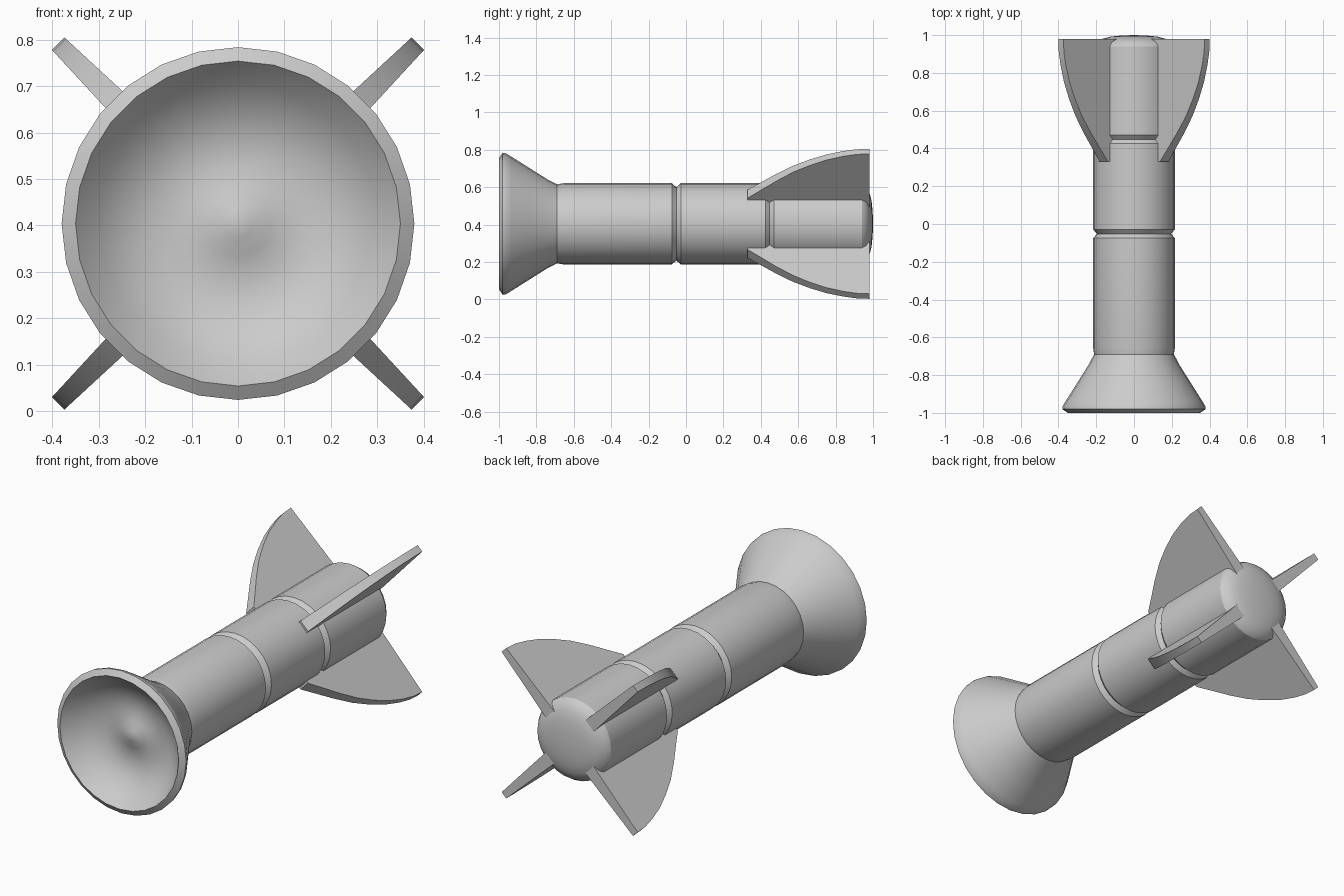
import bpy, bmesh, math

if "Cube" in bpy.data.objects:
    bpy.data.objects.remove(bpy.data.objects["Cube"])

AXIS_Z = 0.404   # height of the body axis, which runs along y
SIDES = 28

grey = bpy.data.materials.new("light_grey")
grey.diffuse_color = (0.6, 0.6, 0.6, 1)
grey.use_nodes = True
grey.node_tree.nodes["Principled BSDF"].inputs["Base Color"].default_value = grey.diffuse_color


def finish(name, bm, angle):
    bmesh.ops.recalc_face_normals(bm, faces=bm.faces)
    mesh = bpy.data.meshes.new(name)
    bm.to_mesh(mesh)
    bm.free()
    mesh.materials.append(grey)
    obj = bpy.data.objects.new(name, mesh)
    bpy.context.collection.objects.link(obj)
    bpy.ops.object.select_all(action='DESELECT')
    obj.select_set(True)
    bpy.context.view_layer.objects.active = obj
    bpy.ops.object.shade_smooth_by_angle(angle=math.radians(angle))
    return obj


def lathe(name, profile, angle=32):
    """Turn (radius, y) points around the body axis."""
    bm = bmesh.new()
    rings = []
    for r, y in profile:
        if r == 0:
            rings.append([bm.verts.new((0, y, AXIS_Z))] * SIDES)
        else:
            rings.append([bm.verts.new((r * math.sin(a), y, AXIS_Z + r * math.cos(a)))
                          for a in (2 * math.pi * i / SIDES for i in range(SIDES))])
    for a, b in zip(rings, rings[1:]):
        for i in range(SIDES):
            j = (i + 1) % SIDES
            bm.faces.new(list(dict.fromkeys((a[i], a[j], b[j], b[i]))))
    return finish(name, bm, angle)


# Hollow cup with a soft nub inside, running back into the first tube
lathe("cup_and_front_tube", [
    (0, -0.90), (0.03, -0.895), (0.07, -0.88), (0.12, -0.868), (0.18, -0.872),
    (0.24, -0.895), (0.30, -0.94), (0.35, -1.0),
    (0.38, -0.98), (0.378, -0.965), (0.36, -0.935), (0.30, -0.84), (0.237, -0.74),
    (0.222, -0.71), (0.211, -0.69), (0.217, -0.655), (0.217, -0.075), (0.196, -0.052)])

# Middle tube with bevelled ends
lathe("middle_tube", [(0.196, -0.052), (0.217, -0.028), (0.217, 0.425), (0.197, 0.447)])

# Tail tube with a shallow domed end
lathe("tail_tube", [
    (0.197, 0.447), (0.217, 0.47), (0.217, 0.94), (0.203, 0.962),
    (0.165, 0.981), (0.125, 0.992), (0.065, 0.998), (0, 1.0)])

# Four swept fins, slightly thicker at the root
OUTLINE = [(0.33, 0.227), (0.40, 0.283), (0.48, 0.348), (0.57, 0.413), (0.66, 0.463),
           (0.75, 0.503), (0.84, 0.53), (0.91, 0.544), (0.98, 0.548)]


def fin(name, angle):
    bm = bmesh.new()
    ca, sa = math.cos(angle), math.sin(angle)

    def point(r, y, side):
        t = side * (0.019 + (0.548 - r) * 0.04)
        return bm.verts.new((r * ca - t * sa, y, AXIS_Z + r * sa + t * ca))

    rows = [[point(0.15, y, -1), point(r, y, -1), point(r, y, 1), point(0.15, y, 1)]
            for y, r in OUTLINE]
    for a, b in zip(rows, rows[1:]):
        for i in range(4):
            j = (i + 1) % 4
            bm.faces.new((a[i], a[j], b[j], b[i]))
    bm.faces.new(rows[0])
    bm.faces.new(rows[-1])
    finish(name, bm, 30)


for k, name in enumerate(("fin_upper_right", "fin_upper_left", "fin_lower_left", "fin_lower_right")):
    fin(name, math.radians(45 + 90 * k))
